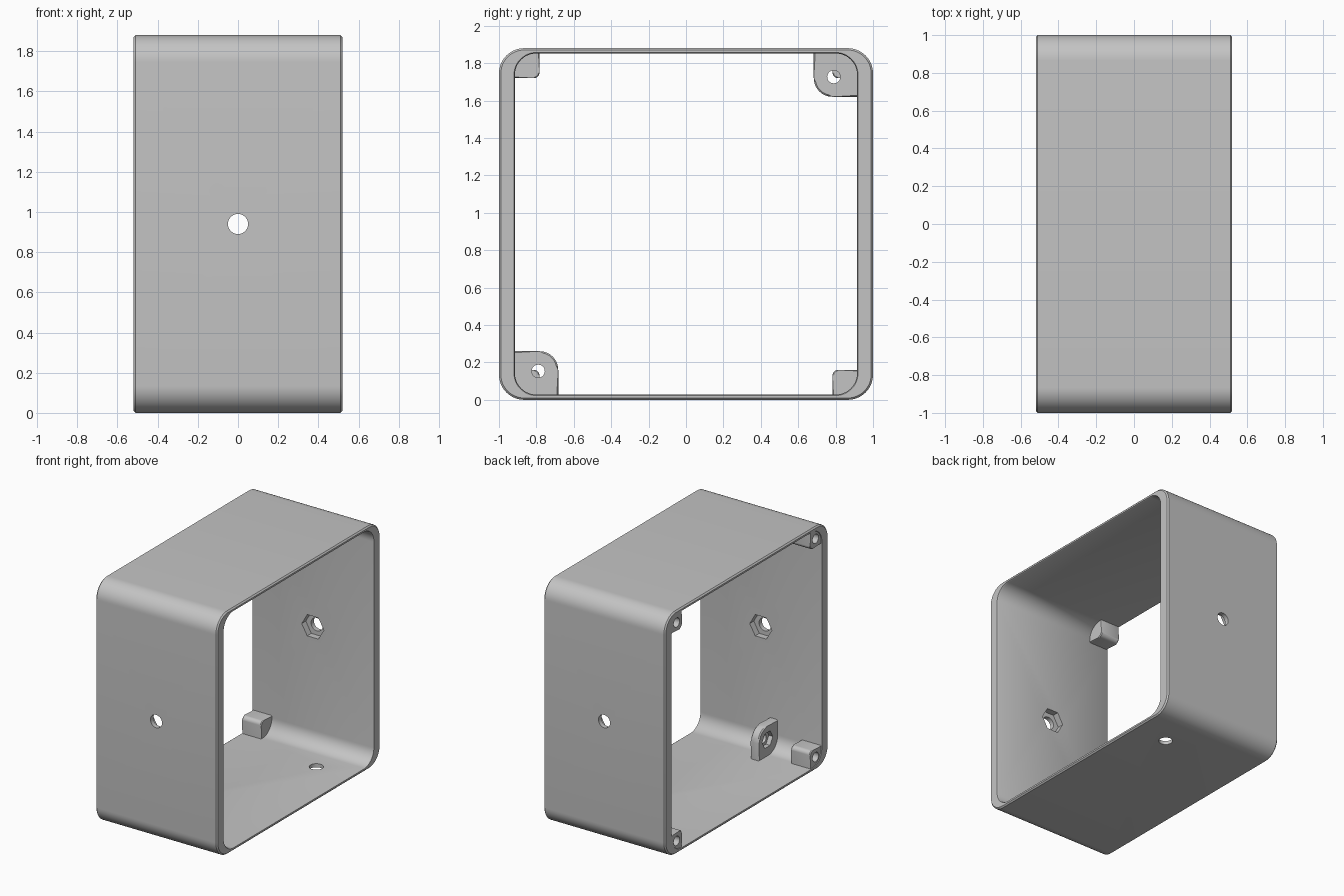
import bpy, bmesh, math
from math import sin, cos, pi

cube = bpy.data.objects.get("Cube")
if cube:
    bpy.data.objects.remove(cube, do_unlink=True)

grey = bpy.data.materials.new("light_grey")
grey.use_nodes = True
GREY = (0.55, 0.55, 0.55, 1)
grey.diffuse_color = GREY
grey.node_tree.nodes["Principled BSDF"].inputs["Base Color"].default_value = GREY

MID = 0.94           # height of the centre
HALF_X = 0.52
HY_IN, HZ_IN = 0.915, 0.912
EDGE = 0.01          # small edge chamfer


def finish(name, bm):
    bmesh.ops.recalc_face_normals(bm, faces=bm.faces)
    mesh = bpy.data.meshes.new(name)
    bm.to_mesh(mesh)
    bm.free()
    mesh.materials.append(grey)
    ob = bpy.data.objects.new(name, mesh)
    bpy.context.collection.objects.link(ob)
    return ob


def arc(cu, cv, r, start, steps=12):
    return [(cu + r * cos(start + pi / 2 * i / steps),
             cv + r * sin(start + pi / 2 * i / steps)) for i in range(steps + 1)]


def rounded_rect(hu, hv, r):
    pts = []
    for k, (su, sv) in enumerate([(1, 1), (-1, 1), (-1, -1), (1, -1)]):
        pts += arc(su * (hu - r), MID + sv * (hv - r), r, k * pi / 2)
    return pts


def ngon(n, u, v, r):
    return [(u + r * cos(2 * pi * i / n), v + r * sin(2 * pi * i / n)) for i in range(n)]


def prism(name, pts, a, b, axis, chamfer=0):
    # extrude a flat outline from a to b along the axis
    place = {"x": lambda u, v, t: (t, u, v),
             "y": lambda u, v, t: (u, t, v),
             "z": lambda u, v, t: (u, v, t)}[axis]
    bm = bmesh.new()
    low, high = ([bm.verts.new(place(u, v, t)) for u, v in pts] for t in (a, b))
    caps = [bm.faces.new(low), bm.faces.new(high)]
    for i in range(len(pts)):
        j = (i + 1) % len(pts)
        bm.faces.new((low[i], low[j], high[j], high[i]))
    if chamfer:
        edges = list({e for f in caps for e in f.edges})
        bmesh.ops.bevel(bm, geom=edges, offset=chamfer, segments=1,
                        profile=0.5, affect='EDGES')
    return finish(name, bm)


def cut(ob, pts, a, b, axis):
    cutter = prism("cutter", pts, a, b, axis)
    cutter.hide_render = True
    mod = ob.modifiers.new("cut", 'BOOLEAN')
    mod.operation = 'DIFFERENCE'
    mod.solver = 'EXACT'
    mod.object = cutter
    bpy.context.view_layer.objects.active = ob
    bpy.ops.object.modifier_apply(modifier=mod.name)
    bpy.data.objects.remove(cutter, do_unlink=True)


def smooth(ob):
    bpy.ops.object.select_all(action='DESELECT')
    ob.select_set(True)
    bpy.context.view_layer.objects.active = ob
    bpy.ops.object.shade_smooth_by_angle(angle=math.radians(30))


# Frame: closed loft of outer and inner rounded loops with chamfered rims
def outer(d):
    return rounded_rect(1 - d, MID - d, 0.135 - d)


def inner(d):
    return rounded_rect(HY_IN + d, HZ_IN + d, 0.115 + d)


end, lip = HALF_X, HALF_X - EDGE
sections = [(-lip, outer(0)), (lip, outer(0)), (end, outer(EDGE)), (end, inner(EDGE / 2)),
            (lip, inner(0)), (-lip, inner(0)), (-end, inner(EDGE / 2)), (-end, outer(EDGE))]
bm = bmesh.new()
loops = [[bm.verts.new((x, u, v)) for u, v in pts] for x, pts in sections]
for k, a in enumerate(loops):
    b = loops[(k + 1) % len(loops)]
    for i in range(len(a)):
        j = (i + 1) % len(a)
        bm.faces.new((a[i], a[j], b[j], b[i]))
frame = finish("frame", bm)

# Wall holes with hexagonal nut pockets on the inside, and a cable hole below
for s in (-1, 1):
    cut(frame, ngon(32, 0, MID, 0.05), s * 0.8, s * 1.1, "y")
    cut(frame, ngon(6, 0, MID, 0.095), s * 0.85, s * 0.965, "y")
cut(frame, ngon(32, 0.23, 0.63, 0.05), -0.1, 0.15, "z")
smooth(frame)


def lug_outline(sy, sz, size, r):
    # square set into the corner, rounded towards the opening
    u0, v0 = HY_IN + 0.008, HZ_IN + 0.008
    u1, v1 = HY_IN - size, HZ_IN - size
    pts = [(u0, v0), (u0, v1)] + arc(u1 + r, v1 + r, r, pi, 8)[::-1] + [(u1, v0)]
    return [(sy * u, MID + sz * v) for u, v in pts]


# Four screw posts with blind holes at one end
for sy, side in ((-1, "front"), (1, "back")):
    for sz, level in ((-1, "lower"), (1, "upper")):
        post = prism(f"{level}_{side}_screw_post", lug_outline(sy, sz, 0.132, 0.03),
                     -0.515, -0.35, "x", 0.006)
        cut(post, ngon(24, sy * 0.85, MID + sz * 0.845, 0.036), -0.6, -0.39, "x")
        smooth(post)

# Two mounting tabs in opposite corners, with nut pockets
for s, name in ((-1, "lower_front"), (1, "upper_back")):
    tab = prism(name + "_mounting_tab", lug_outline(s, s, 0.232, 0.1),
                -0.145, -0.075, "x", 0.008)
    y, z = s * 0.79, MID + s * 0.787
    cut(tab, ngon(24, y, z, 0.035), -0.3, 0.1, "x")
    cut(tab, ngon(6, y, z, 0.065), -0.3, -0.11, "x")
    smooth(tab)
